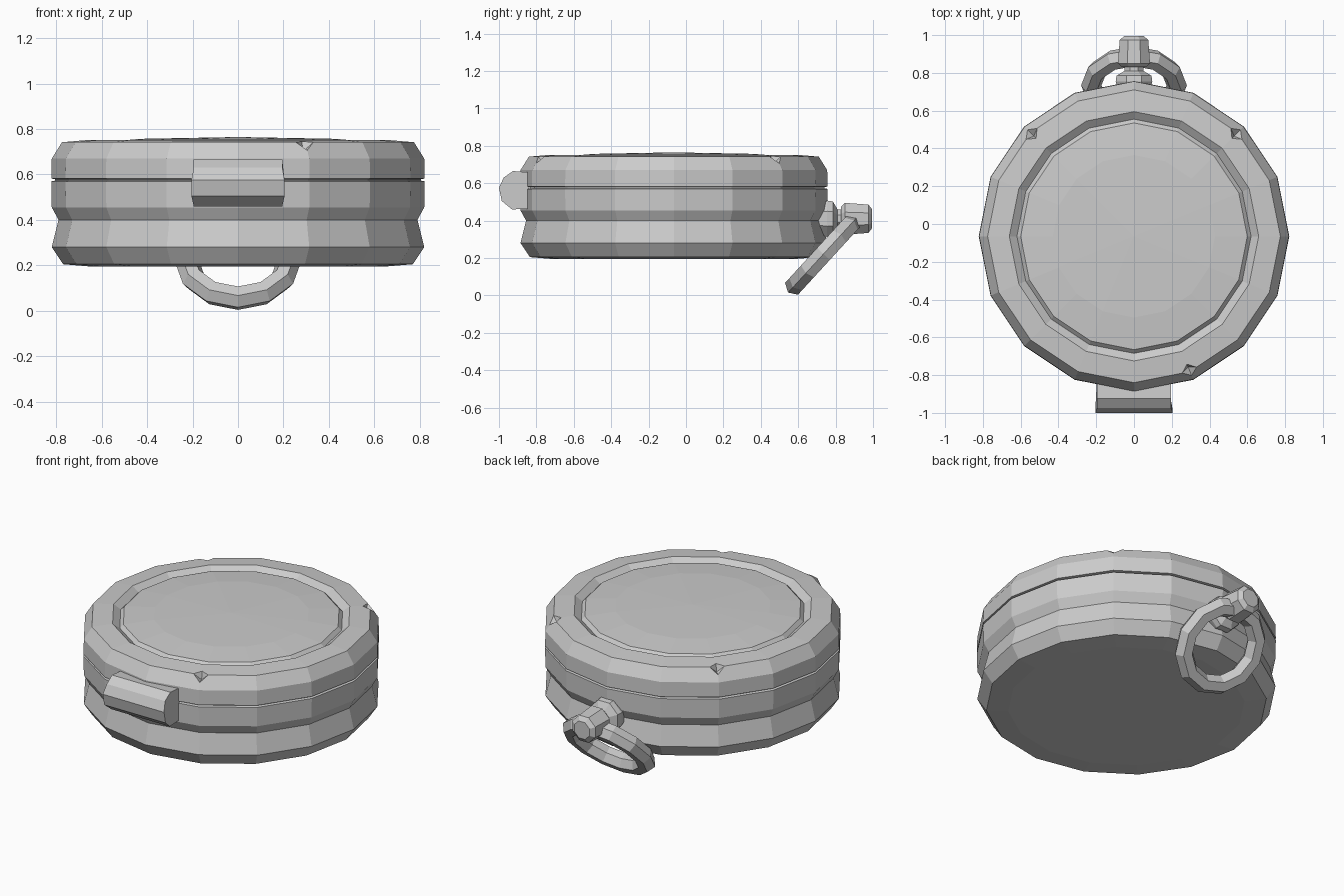
import bpy, bmesh, math
from mathutils import Vector, Matrix

if "Cube" in bpy.data.objects:
    bpy.data.objects.remove(bpy.data.objects["Cube"])

CY = -0.065  # centre of the round case along y


def finish(bm, name, matrix=Matrix()):
    bmesh.ops.recalc_face_normals(bm, faces=bm.faces)
    me = bpy.data.meshes.new(name)
    bm.to_mesh(me)
    bm.free()
    ob = bpy.data.objects.new(name, me)
    ob.matrix_world = matrix
    bpy.context.collection.objects.link(ob)
    return ob


def lathe(profile, sides, turn=0.0):
    """Closed solid spun around z from (radius, height) points."""
    bm = bmesh.new()
    rings = []
    for r, z in profile:
        n = 1 if r == 0 else sides
        rings.append([bm.verts.new((r * math.cos(turn + 2 * math.pi * i / sides),
                                    r * math.sin(turn + 2 * math.pi * i / sides), z))
                      for i in range(n)])
    for a, b in zip(rings, rings[1:]):
        for i in range(sides):
            j = (i + 1) % sides
            quad = [a[i % len(a)], a[j % len(a)], b[j % len(b)], b[i % len(b)]]
            bm.faces.new(list(dict.fromkeys(quad)))
    return bm


# Round case with waist groove, lid seam and recessed rim
bm = lathe([(0, .195), (.65, .195), (.77, .205), (.82, .28), (.79, .40), (.82, .455),
            (.822, .57), (.805, .573), (.805, .579), (.822, .582), (.82, .67),
            (.775, .742), (.66, .752), (.62, .722), (0, .722)], 16)

# Small chipped notches on the upper rim corners
for deg in (45, 135, 292.5):
    a = math.radians(deg)
    target = Vector((.775 * math.cos(a), .775 * math.sin(a), .742))
    corner = min(bm.verts, key=lambda v: (v.co - target).length)
    chip = bmesh.ops.bevel(bm, geom=[corner], offset=.042, offset_type='OFFSET',
                           segments=1, profile=.5, affect='VERTICES')
    poked = bmesh.ops.poke(bm, faces=chip['faces'])
    for v in poked['verts']:
        v.co = target + Vector((-math.cos(a) * .025, -math.sin(a) * .025, -.04))
finish(bm, "case", Matrix.Translation((0, CY, 0)))

# Domed lens in the lid
finish(lathe([(0, .71), (.62, .71), (.62, .722), (.60, .742), (.43, .757), (0, .765)], 16),
       "lens", Matrix.Translation((0, CY, 0)))

# Front thumb latch: rounded bar across x with slightly inset ends
section = [(-.80, .655), (-.925, .665), (-.975, .63), (-1.0, .575),
           (-.985, .505), (-.93, .46), (-.80, .465)]
bm = bmesh.new()
ends = [[bm.verts.new((s * (.205 if .5 < z < .6 else .195), y, z)) for y, z in section]
        for s in (-1, 1)]
for loop in ends:
    bm.faces.new(loop)
for i in range(len(section)):
    j = (i + 1) % len(section)
    bm.faces.new((ends[0][i], ends[0][j], ends[1][j], ends[1][i]))
finish(bm, "latch")

# Rear stem collar and knob, spun around the y axis
along_y = Matrix.Translation((0, 0, .41)) @ Matrix.Rotation(-math.pi / 2, 4, 'X')
finish(lathe([(0, .68), (.08, .68), (.105, .755), (.10, .785), (.055, .81), (.055, .86), (0, .86)],
             8, math.pi / 8), "stem_collar", along_y)
finish(lathe([(0, .83), (.07, .83), (.092, .85), (.082, .975), (.055, .995), (0, .995)],
             8, math.pi / 8), "stem_knob", along_y)

# Hanging ring through the knob, drooping below the case
bpy.ops.mesh.primitive_torus_add(major_segments=12, minor_segments=6,
                                 major_radius=.226, minor_radius=.054,
                                 location=(0, .735, .222),
                                 rotation=(math.radians(47.5), 0, 0))
bpy.context.object.name = "hanging_ring"
